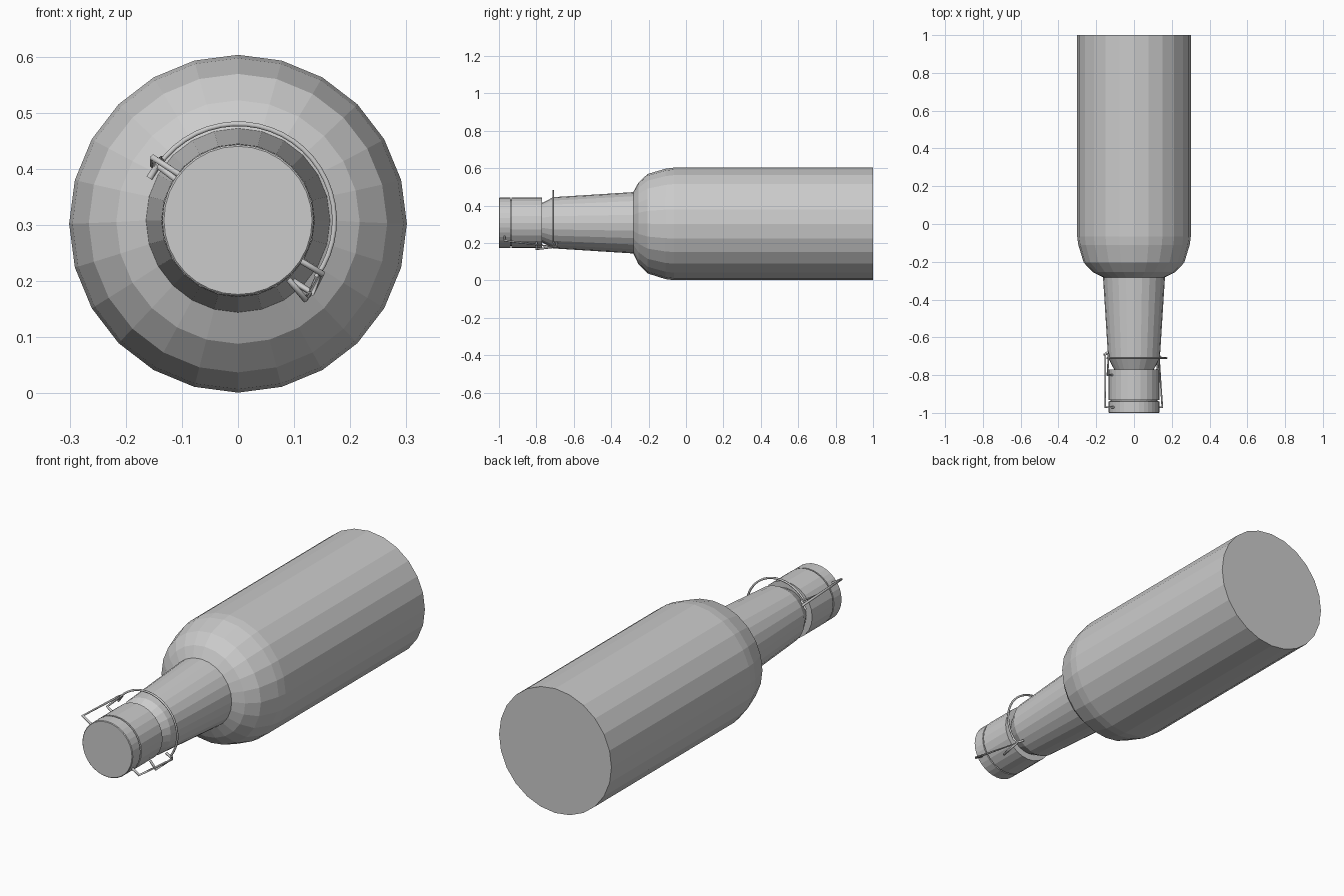
import bpy, bmesh, math
from mathutils import Vector

if "Cube" in bpy.data.objects:
    bpy.data.objects.remove(bpy.data.objects["Cube"])


def lathe(name, profile, sides):
    """Revolve (y, radius, centre z) rings around the lengthwise axis."""
    bm = bmesh.new()
    rings = []
    for y, r, cz in profile:
        ring = []
        for i in range(sides):
            a = 2 * math.pi * i / sides
            ring.append(bm.verts.new((r * math.sin(a), y, cz + r * math.cos(a))))
        rings.append(ring)
    for a, b in zip(rings, rings[1:]):
        for i in range(sides):
            j = (i + 1) % sides
            bm.faces.new((a[i], a[j], b[j], b[i]))
    bm.faces.new(rings[0])
    bm.faces.new(rings[-1])
    bmesh.ops.recalc_face_normals(bm, faces=bm.faces)
    mesh = bpy.data.meshes.new(name)
    bm.to_mesh(mesh)
    bm.free()
    obj = bpy.data.objects.new(name, mesh)
    bpy.context.collection.objects.link(obj)
    return obj


def wire(name, points, radius=0.006):
    """Round wire following a polyline."""
    curve = bpy.data.curves.new(name, 'CURVE')
    curve.dimensions = '3D'
    curve.bevel_depth = radius
    curve.bevel_resolution = 1
    curve.use_fill_caps = True
    spline = curve.splines.new('POLY')
    spline.points.add(len(points) - 1)
    for p, co in zip(spline.points, points):
        p.co = (*co, 1)
    obj = bpy.data.objects.new(name, curve)
    bpy.context.collection.objects.link(obj)
    return obj


BODY_Z, NECK_Z = 0.302, 0.308

# Bottle: base, body, rounded shoulder, tapered neck and lip
lathe("bottle", [
    (1.0, 0.301, BODY_Z), (-0.065, 0.301, BODY_Z), (-0.11, 0.295, BODY_Z),
    (-0.205, 0.266, 0.303), (-0.255, 0.217, 0.305), (-0.282, 0.164, NECK_Z),
    (-0.71, 0.137, NECK_Z), (-0.77, 0.105, NECK_Z), (-0.771, 0.136, NECK_Z),
    (-0.932, 0.136, NECK_Z), (-0.933, 0.125, NECK_Z), (-0.945, 0.125, NECK_Z),
], 24)

# Stopper cap
lathe("stopper_cap", [(-0.938, 0.125, NECK_Z), (-0.939, 0.135, NECK_Z),
                      (-0.997, 0.135, NECK_Z), (-1.0, 0.132, NECK_Z)], 32)

# Wire bail arching round one side of the neck
arc = []
for i in range(25):
    a = math.radians(146 - 182 * i / 24)
    arc.append((0.172 * math.cos(a), -0.71, NECK_Z + 0.172 * math.sin(a)))
wire("bail_arc", arc, 0.005)

# Lever wires and pivot pins on the two hinge sides
wire("left_lever", [(-0.105, -0.97, 0.39), (-0.152, -0.97, 0.42),
                    (-0.152, -0.69, 0.408), (-0.145, -0.68, 0.40)])
wire("left_pivot", [(-0.105, -0.8, 0.376), (-0.14, -0.8, 0.403),
                    (-0.135, -0.69, 0.418), (-0.158, -0.69, 0.383)])
wire("right_lever", [(0.11, -0.97, 0.237), (0.15, -0.97, 0.213),
                     (0.13, -0.69, 0.177), (0.142, -0.71, 0.205)])
wire("right_pivot", [(0.09, -0.8, 0.203), (0.12, -0.8, 0.167),
                     (0.13, -0.69, 0.18), (0.098, -0.69, 0.2)])
